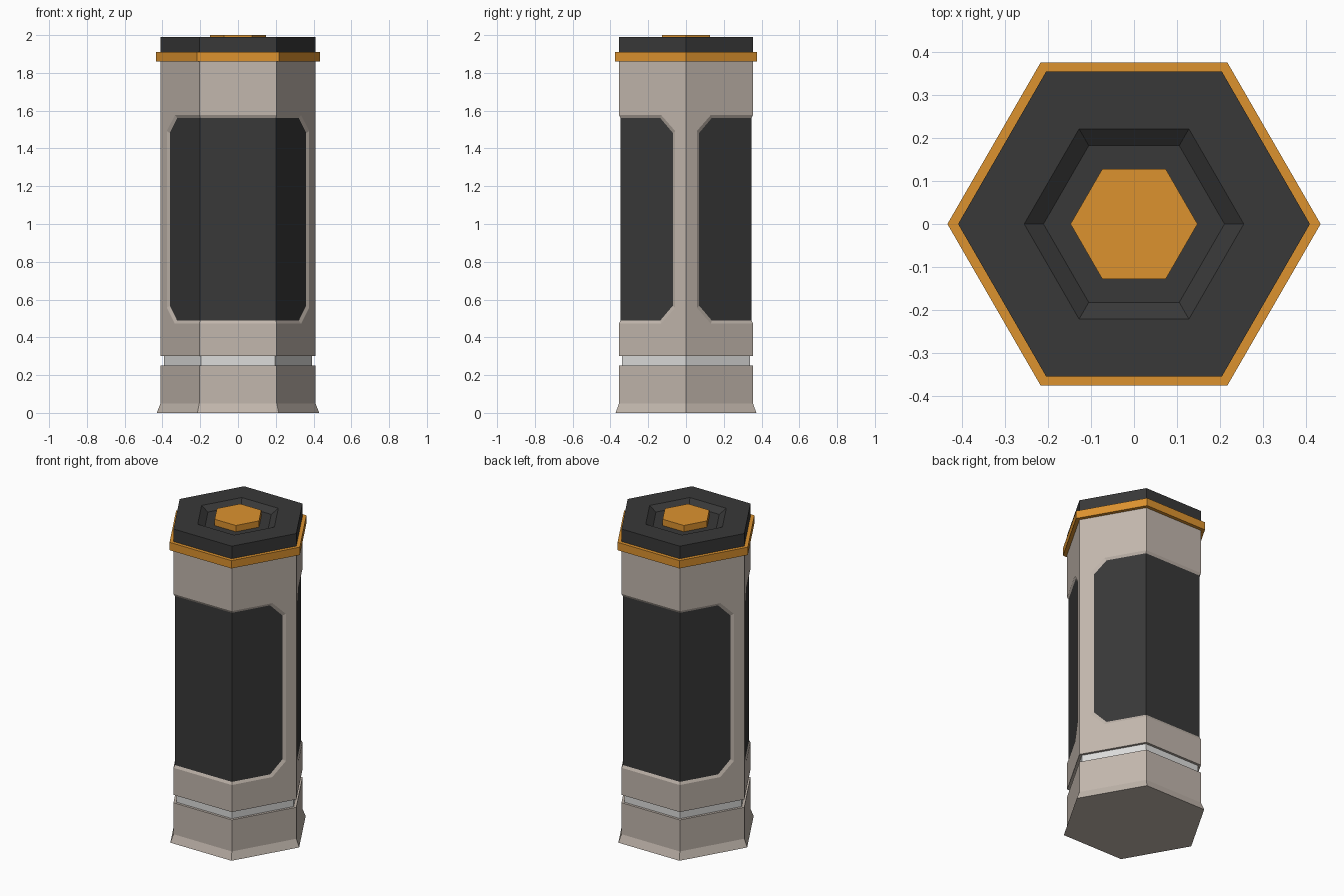
import bpy, bmesh, math
from mathutils import Vector

if "Cube" in bpy.data.objects:
    bpy.data.objects.remove(bpy.data.objects["Cube"])

R = 0.41  # body circumradius, also the length of one hexagon side


def material(name, rgb):
    m = bpy.data.materials.new(name)
    m.diffuse_color = (*rgb, 1)
    m.use_nodes = True
    m.node_tree.nodes["Principled BSDF"].inputs["Base Color"].default_value = m.diffuse_color
    return m


STONE = material("warm grey", (0.54, 0.474, 0.418))
BLACK = material("charcoal", (0.04, 0.04, 0.04))
ORANGE = material("amber", (0.72, 0.29, 0.028))
SILVER = material("light silver", (0.72, 0.72, 0.71))


def finish(bm, name, mats):
    me = bpy.data.meshes.new(name)
    bm.to_mesh(me)
    bm.free()
    for m in mats:
        me.materials.append(m)
    ob = bpy.data.objects.new(name, me)
    bpy.context.collection.objects.link(ob)
    return ob


def hex_ring(bm, r, z):
    return [bm.verts.new((r * math.cos(k * math.pi / 3), r * math.sin(k * math.pi / 3), z))
            for k in range(6)]


def hex_loft(name, profile, mat):
    """Six-sided solid through (radius, height) pairs, capped at both ends."""
    bm = bmesh.new()
    rings = [hex_ring(bm, r, z) for r, z in profile]
    for a, b in zip(rings, rings[1:]):
        for k in range(6):
            j = (k + 1) % 6
            bm.faces.new((a[k], a[j], b[j], b[k]))
    bm.faces.new(rings[0][::-1])
    bm.faces.new(rings[-1])
    bmesh.ops.recalc_face_normals(bm, faces=bm.faces)
    return finish(bm, name, [mat])


# Stacked hexagonal parts
hex_loft("flared_base", [(0.43, 0), (R, 0.05), (R, 0.25)], STONE)
hex_loft("groove_band", [(0.392, 0.24), (0.392, 0.31)], SILVER)
hex_loft("collar_ring", [(0.435, 1.86), (0.435, 1.91)], ORANGE)
hex_loft("top_cap", [(R, 1.905), (R, 1.99), (0.256, 1.99), (0.211, 1.96)], BLACK)
hex_loft("top_button", [(0.148, 1.95), (0.148, 2.0)], ORANGE)

# Main body: one quarter laid out along the wall, then mirrored four ways
Z0, Z1 = 0.30, 1.86
MID = 1.5 * R


def wall_point(s, z, depth):
    """s runs from the side corner along the slanted face to the front centre."""
    a, b = Vector((R, 0, 0)), Vector((R / 2, -R * math.sqrt(3) / 2, 0))
    p = a.lerp(b, s / R) if s <= R else b - Vector((s - R, 0, 0))
    p *= (R - depth) / R
    if s == MID:
        p.x = 0
    p.z = z
    return p


def outline(side, corner, low, high, cut, depth):
    pts = [(MID, low), (R, low), (corner, low), (side, low + cut),
           (side, high - cut), (corner, high), (R, high), (MID, high)]
    return [(s, z, depth) for s, z in pts]


outer = outline(0.066, 0.152, 0.472, 1.577, 0.085, 0)
inner = outline(0.082, 0.162, 0.488, 1.562, 0.08, 0.009)

faces = [
    ([(0, Z0, 0), (R, Z0, 0)] + outer[1:7] + [(R, Z1, 0), (0, Z1, 0)], 0),
    ([(R, Z0, 0), (MID, Z0, 0), outer[0], outer[1]], 0),
    ([outer[6], outer[7], (MID, Z1, 0), (R, Z1, 0)], 0),
    (inner[1:7], 1),
    ([inner[0], inner[1], inner[6], inner[7]], 1),
]
# Sloped rim around the recessed panel
faces += [([outer[i], outer[i + 1], inner[i + 1], inner[i]], 0) for i in range(7)]

bm = bmesh.new()
for sx in (1, -1):
    for sy in (1, -1):
        for pts, mat in faces:
            vs = []
            for p in pts:
                v = wall_point(*p)
                vs.append(bm.verts.new((v.x * sx, v.y * sy, v.z)))
            f = bm.faces.new(vs)
            f.material_index = mat
            f.normal_update()
            c = f.calc_center_median()
            if f.normal.x * c.x + f.normal.y * c.y < 0:
                f.normal_flip()
# End caps
bm.faces.new(hex_ring(bm, R, Z0)[::-1])
bm.faces.new(hex_ring(bm, R, Z1))
bmesh.ops.remove_doubles(bm, verts=bm.verts, dist=1e-5)
finish(bm, "body_with_panels", [STONE, BLACK])
